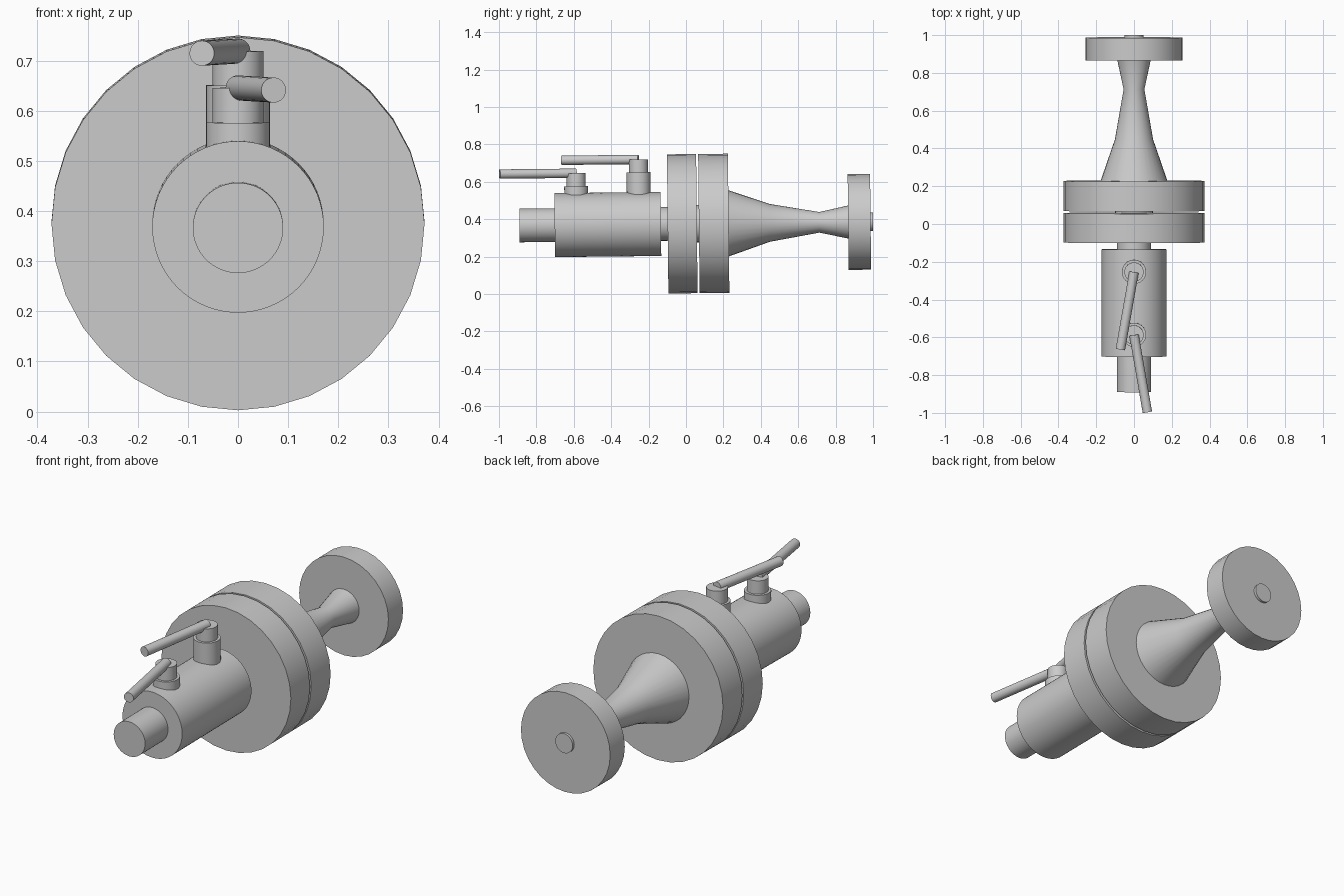
import bpy, bmesh, math
from mathutils import Vector, Matrix

if "Cube" in bpy.data.objects:
    bpy.data.objects.remove(bpy.data.objects["Cube"])

# The whole assembly leans very slightly about x
TILT = Matrix.Translation((0, 0, 0.3755)) @ Matrix.Rotation(0.0105, 4, 'X')


def turned(name, origin, axis, profile, sides=32):
    """Closed turned solid: profile is (distance along axis, radius)."""
    rot = Vector((0, 0, 1)).rotation_difference(Vector(axis).normalized()).to_matrix().to_4x4()
    bm = bmesh.new()
    rings = []
    for d, r in profile:
        rings.append([bm.verts.new((r * math.cos(2 * math.pi * i / sides),
                                    r * math.sin(2 * math.pi * i / sides), d))
                      for i in range(sides)])
    for a, b in zip(rings, rings[1:]):
        for i in range(sides):
            j = (i + 1) % sides
            bm.faces.new((a[i], a[j], b[j], b[i]))
    bm.faces.new(rings[0][::-1])
    bm.faces.new(rings[-1])
    bm.transform(TILT @ Matrix.Translation(origin) @ rot)
    bmesh.ops.recalc_face_normals(bm, faces=bm.faces)
    me = bpy.data.meshes.new(name)
    bm.to_mesh(me)
    bm.free()
    ob = bpy.data.objects.new(name, me)
    bpy.context.collection.objects.link(ob)
    bpy.ops.object.select_all(action='DESELECT')
    ob.select_set(True)
    bpy.context.view_layer.objects.active = ob
    bpy.ops.object.shade_smooth_by_angle(angle=math.radians(30))
    return ob


def along(name, profile, sides=32):
    return turned(name, (0, 0, 0), (0, 1, 0), profile, sides)


# Main body parts along the long axis
along("front_stub", [(-0.89, 0.09), (-0.69, 0.09)], 64)
along("barrel", [(-0.702, 0.171), (-0.134, 0.171)], 64)
along("neck", [(-0.14, 0.09), (-0.09, 0.09)])
along("front_flange", [(-0.098, 0.372), (0.058, 0.372)])
along("gasket", [(0.05, 0.10), (0.075, 0.10)])
along("rear_flange", [(0.069, 0.372), (0.228, 0.372)])
along("tapered_pipe", [(0.22, 0.179), (0.228, 0.177), (0.448, 0.101),
                       (0.713, 0.055), (0.875, 0.09)])
along("end_disc", [(0.867, 0.256), (0.987, 0.256)])
along("end_boss", [(0.98, 0.05), (1.0, 0.05)])

# Two valves: y, collar height, stem height, handle tip
for name, y, collar, stem, tip in (
        ("rear_valve", -0.251, 0.278, 0.346, (-0.072, -0.661)),
        ("front_valve", -0.585, 0.207, 0.276, (0.071, -0.994))):
    turned(name + "_collar", (0, y, 0), (0, 0, 1), [(0.1, 0.064), (collar, 0.064)])
    turned(name + "_stem", (0, y, 0), (0, 0, 1), [(0.1, 0.051), (stem, 0.051)])
    start = Vector((0, y, stem))
    arm = Vector((tip[0], tip[1], stem)) - start
    turned(name + "_handle", start, arm, [(0, 0.025), (arm.length, 0.025)])
